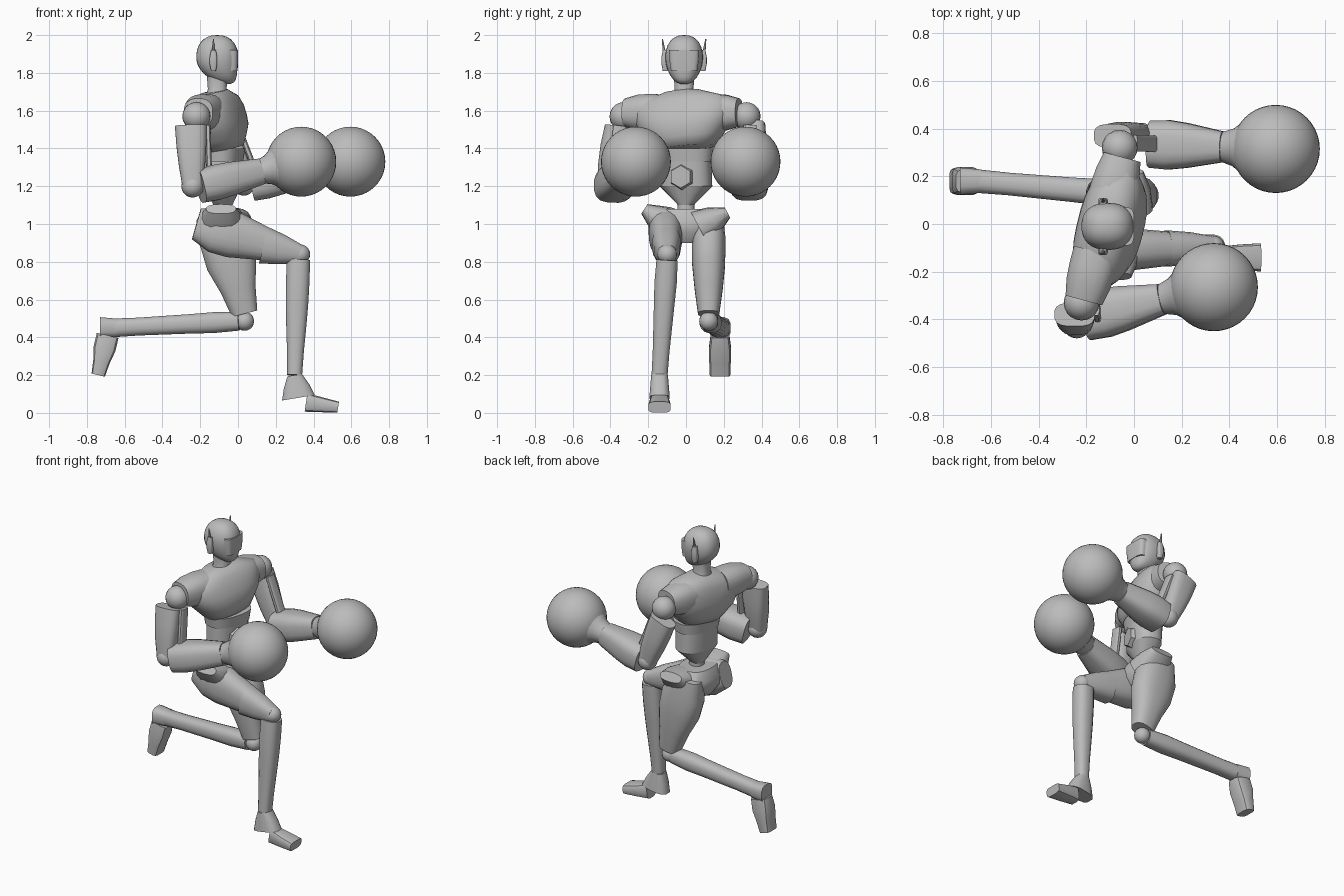
import bpy, bmesh, math
from mathutils import Vector

if "Cube" in bpy.data.objects:
    bpy.data.objects.remove(bpy.data.objects["Cube"], do_unlink=True)

shade = .5
colour = (shade, shade, shade, 1)
grey = bpy.data.materials.new("plain grey")
grey.use_nodes = True
grey.diffuse_color = colour
grey.node_tree.nodes["Principled BSDF"].inputs["Base Color"].default_value = colour

forward, sideways, up = Vector((1, 0, 0)), Vector((0, 1, 0)), Vector((0, 0, 1))


def finish(name, bm, angle):
    bmesh.ops.recalc_face_normals(bm, faces=bm.faces)
    mesh = bpy.data.meshes.new(name)
    bm.to_mesh(mesh)
    bm.free()
    mesh.materials.append(grey)
    part = bpy.data.objects.new(name, mesh)
    bpy.context.collection.objects.link(part)
    bpy.ops.object.select_all(action="DESELECT")
    part.select_set(True)
    bpy.context.view_layer.objects.active = part
    bpy.ops.object.shade_smooth_by_angle(angle=math.radians(angle))


def rounded(value, power):
    return math.copysign(abs(value) ** (2 / power), value)


def tube(name, start, end, *sizes, side=sideways, power=2.5, sides=20, angle=40):
    """Skin evenly spaced cross-sections, each a radius or (across, thick), from start to end."""
    start, end = Vector(start), Vector(end)
    axis = (end - start).normalized()
    across = (side - axis * side.dot(axis)).normalized()
    thick = axis.cross(across)
    bm = bmesh.new()
    rings = []
    for step, size in enumerate(sizes):
        centre = start.lerp(end, step / (len(sizes) - 1))
        wide, deep = size if isinstance(size, tuple) else (size, size)
        ring = []
        for corner in range(sides):
            turn = math.tau * (corner + .5) / sides
            ring.append(bm.verts.new(centre
                                     + across * wide * rounded(math.cos(turn), power)
                                     + thick * deep * rounded(math.sin(turn), power)))
        rings.append(ring)
    for lower, upper in zip(rings, rings[1:]):
        for corner in range(sides):
            bm.faces.new((lower[corner - 1], lower[corner], upper[corner], upper[corner - 1]))
    bm.faces.new(rings[0])
    bm.faces.new(rings[-1])
    finish(name, bm, angle)


def ball(name, centre, radius, segments=20, shape=None):
    """Sphere, reshaped by an optional rule on its unit coordinates."""
    bm = bmesh.new()
    bmesh.ops.create_uvsphere(bm, u_segments=segments, v_segments=segments // 2, radius=1)
    for vert in bm.verts:
        unit = shape(vert.co) if shape else vert.co
        vert.co = Vector(centre) + unit * radius
    finish(name, bm, 60)


def skull(unit):
    """Square off the sphere, narrow it sideways and push its lower half into a chin."""
    chin = max(0, -unit.z) ** 2
    taper = 1 + unit.z * .1
    return Vector((rounded(unit.x, 2.3) * .85 * taper + chin * .4,
                   rounded(unit.y, 2.3) * .76 * taper, unit.z))


# Head, visor, neck and ear pieces
head = Vector((-.11, -.01, 1.87))
ball("head", head, .13, 32, skull)
face = head + forward * .07
tube("visor", face - up * .06, face + up * .05, (.07, .038), (.078, .041), (.08, .041), power=4)
throat = head - up * .09
tube("neck", throat - up * .13, throat, .07, .05, .055)
for label, sign in (("left", 1), ("right", -1)):
    ear = head + sideways * sign * .1 - forward * .02
    tube(label + "_ear_pad", ear - up * .06, ear + up * .05, .013, .02, .02, .013,
         side=forward, power=4)
    tube(label + "_antenna", ear, ear + up * .11 + sideways * sign * .015, .012, .003, sides=8)

# Torso, turned toward its right
lateral = Vector((.26, .97, 0))
ahead = lateral.cross(up)
waist = Vector((-.08, 0, 1.4))
collar = Vector((-.13, -.02, 1.7))
tube("chest", waist, collar, (.155, .105), (.195, .125), (.235, .14), (.26, .135), (.27, .125),
     (.25, .105), (.1, .07), side=lateral, sides=32, angle=70)
armpit = collar - up * .1
for label, sign in (("left", 1), ("right", -1)):
    tube(label + "_sleeve", armpit + lateral * sign * .1 - up * .01, armpit + lateral * sign * .31 - up * .01,
         (.1, .095), (.1, .1), (.095, .095), (.08, .075), side=ahead, angle=60)
band = waist - up * .07
tube("waist_band", band, waist, (.145, .1), (.155, .11), side=lateral, sides=28)
belly = waist - up * .2
tube("abdomen", belly, band, (.14, .09), (.135, .1), side=lateral)
tube("lower_abdomen", belly - up * .1, belly, (.04, .05), (.09, .07), (.14, .09), side=lateral)
plate = belly + up * .05
tube("belly_plate", plate, plate + ahead * .11, .08, .08, .06, side=lateral, power=2, sides=6, angle=20)
tube("spine", belly - up * .2, belly, .045, .045)

# Hips flaring into raised outer horns
hips = Vector((-.09, 0, .9))
tube("pelvis", hips, hips + up * .18, (.07, .09), (.15, .13), (.17, .13), (.13, .1))
for label, sign, shift, rise in (("left", 1, .05, .16), ("right", -1, 0, .18)):
    root = hips + forward * shift + sideways * sign * .07 + up * .08
    tip = hips + forward * shift + sideways * sign * .22 + up * rise
    tube(label + "_hip_horn", root, tip, (.12, .1), (.11, .075), (.08, .03), side=forward, sides=14)

# Right leg, stepping forward
hip = Vector((-.22, -.11, 1))
knee = Vector((.33, -.1, .84))
ankle = Vector((.3, -.14, .2))
guard = hip.lerp(knee, .7)
tube("right_thigh", hip, guard, (.06, .085), (.09, .125), (.09, .125), (.08, .105), (.07, .085))
tube("right_knee_guard", guard - forward * .03, knee, (.077, .1), (.068, .08), (.05, .05))
ball("right_knee", knee, .052)
tube("right_shin", knee - up * .03 - forward * .01, ankle, (.057, .063), (.06, .063), (.055, .06),
     (.05, .053), (.045, .045), (.043, .04), sides=16)
heel = ankle + forward * .02 - up * .12
tube("right_heel", ankle, heel, (.045, .04), (.05, .07), (.055, .09), power=3, sides=12)
toe = heel + forward * .21 - up * .05
tube("right_foot", heel + forward * .04 - up * .025, toe, (.045, .05), (.055, .04), (.06, .03),
     power=4, sides=12)

# Left leg, bent behind
hip = Vector((-.1, .12, 1.05))
knee = Vector((.035, .12, .485))
ankle = Vector((-.66, .18, .45))
tube("left_thigh", hip, knee + up * .04, (.075, .1), (.09, .14), (.088, .135), (.075, .095), (.057, .07))
ball("left_knee", knee, .05)
tube("left_shin", knee - forward * .03, ankle, .05, .056, .052, .05, .048, .05, sides=16)
tube("left_heel", ankle + forward * .02, ankle - forward * .07, .05, .058, power=3, sides=12)
toe = ankle - forward * .08 - up * .25
tube("left_foot", ankle - forward * .03 - up * .04, toe, (.05, .06), (.06, .06), (.058, .045), (.055, .037),
     power=4, sides=12)


# Arms: shoulder, upper arm, inner strut, elbow, forearm, flared cuff and round glove
def arm(label, sign, shoulder, elbow, glove, reach):
    shoulder, elbow, glove = Vector(shoulder), Vector(elbow), Vector(glove)
    ball(label + "_shoulder", shoulder, .075)
    outward = sideways * sign
    top = shoulder + outward * .05 - up * .05 - forward * .03
    tube(label + "_upper_arm", top, elbow, (.05, .085), (.06, .08), (.06, .07), (.05, .055),
         power=3, sides=16)
    inset = forward * .09 - outward * .03
    tube(label + "_arm_strut", top + inset, elbow + inset, (.035, .015), (.035, .015),
         power=4, sides=12)
    ball(label + "_elbow", elbow, .06)
    start = elbow + forward * .04 - outward * .03
    wrist = start.lerp(glove, reach)
    tube(label + "_forearm", start, wrist, (.1, .09), (.105, .095), (.095, .09), (.08, .08), (.065, .07),
         sides=16, power=3)
    tube(label + "_cuff", wrist, wrist.lerp(glove, .4), .065, .08, .115, power=2)
    ball(label + "_glove", glove, .185, 40)


arm("right", -1, (-.22, -.33, 1.57), (-.24, -.42, 1.2), (.335, -.265, 1.33), .6)
arm("left", 1, (-.06, .32, 1.57), (.03, .365, 1.21), (.595, .315, 1.33), .58)
